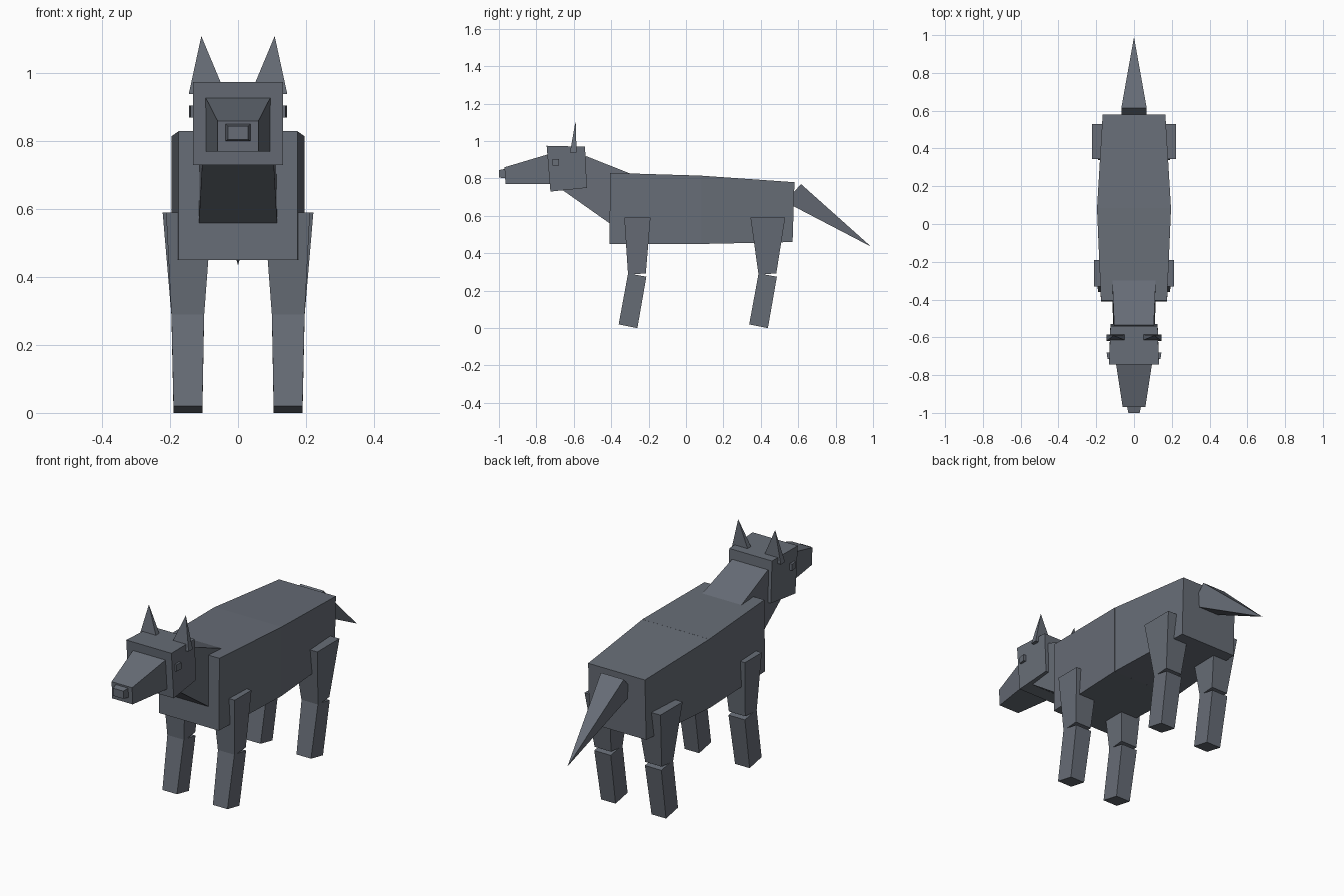
import bpy
import bmesh

cube = bpy.data.objects.get("Cube")
if cube:
    bpy.data.objects.remove(cube, do_unlink=True)

coat = bpy.data.materials.new("slate_grey_coat")
coat.use_nodes = True
colour = (0.135, 0.152, 0.182, 1)
coat.diffuse_color = colour
coat.node_tree.nodes["Principled BSDF"].inputs["Base Color"].default_value = colour


def loft(name, sections, side=1):
    """Join four-sided sections: (y, z) of one edge, (y, z) of the other, x range."""
    bm = bmesh.new()
    rings = []
    for (ya, za), (yb, zb), x0, x1 in sections:
        corners = ((x0, ya, za), (x1, ya, za), (x1, yb, zb), (x0, yb, zb))
        rings.append([bm.verts.new((side * x, y, z)) for x, y, z in corners])
    bm.faces.new(rings[0])
    bm.faces.new(rings[-1])
    for a, b in zip(rings, rings[1:]):
        for i in range(4):
            j = (i + 1) % 4
            bm.faces.new((a[i], a[j], b[j], b[i]))
    # Points collapse here where a section is a tip
    bmesh.ops.remove_doubles(bm, verts=bm.verts, dist=0.0005)
    bmesh.ops.recalc_face_normals(bm, faces=bm.faces)
    mesh = bpy.data.meshes.new(name)
    bm.to_mesh(mesh)
    bm.free()
    mesh.materials.append(coat)
    obj = bpy.data.objects.new(name, mesh)
    bpy.context.collection.objects.link(obj)
    return obj


def centred(bottom, top, half):
    return bottom, top, -half, half


# Body in two tapering halves
loft("chest", [centred((-0.41, 0.45), (-0.405, 0.83), 0.175),
               centred((0.085, 0.45), (0.085, 0.815), 0.196)])
loft("hindquarters", [centred((0.08, 0.45), (0.08, 0.815), 0.196),
                      centred((0.57, 0.46), (0.58, 0.78), 0.166)])

# Neck, head and muzzle
loft("neck", [centred((-0.38, 0.54), (-0.27, 0.815), 0.116),
              centred((-0.67, 0.745), (-0.535, 0.92), 0.105)])
loft("head", [centred((-0.53, 0.75), (-0.54, 0.97), 0.125),
              centred((-0.725, 0.73), (-0.745, 0.975), 0.132)])
loft("muzzle", [centred((-0.72, 0.77), (-0.735, 0.93), 0.096),
                centred((-0.965, 0.77), (-0.97, 0.86), 0.06)])
loft("nose", [centred((-0.96, 0.80), (-0.96, 0.853), 0.038),
              centred((-1.0, 0.805), (-1.0, 0.845), 0.03)])

# Tail is a tilted pyramid
loft("tail", [centred((0.53, 0.675), (0.615, 0.77), 0.067),
              centred((0.99, 0.435), (0.99, 0.435), 0)])

# Paired parts
for label, side in (("left", 1), ("right", -1)):
    loft(f"{label}_ear", [((-0.62, 0.94), (-0.585, 0.94), 0.037, 0.145),
                          ((-0.59, 1.11), (-0.59, 1.11), 0.108, 0.108)], side)
    loft(f"{label}_eye", [((-0.715, 0.87), (-0.715, 0.905), 0.11, 0.14),
                          ((-0.68, 0.87), (-0.68, 0.905), 0.11, 0.145)], side)
    # Legs: hip front, hip back, knee front, hip outer x
    for leg, y0, y1, knee, outer in (("front", -0.33, -0.19, -0.31, 0.212),
                                     ("rear", 0.345, 0.53, 0.388, 0.222)):
        loft(f"{label}_{leg}_upper_leg",
             [((y0, 0.59), (y1, 0.59), 0.077, outer),
              ((knee, 0.285), (knee + 0.095, 0.293), 0.1, 0.196)], side)
        loft(f"{label}_{leg}_lower_leg",
             [((knee, 0.292), (knee + 0.098, 0.275), 0.1, 0.196),
              ((knee - 0.05, 0.02), (knee + 0.05, 0.0), 0.105, 0.19)], side)
